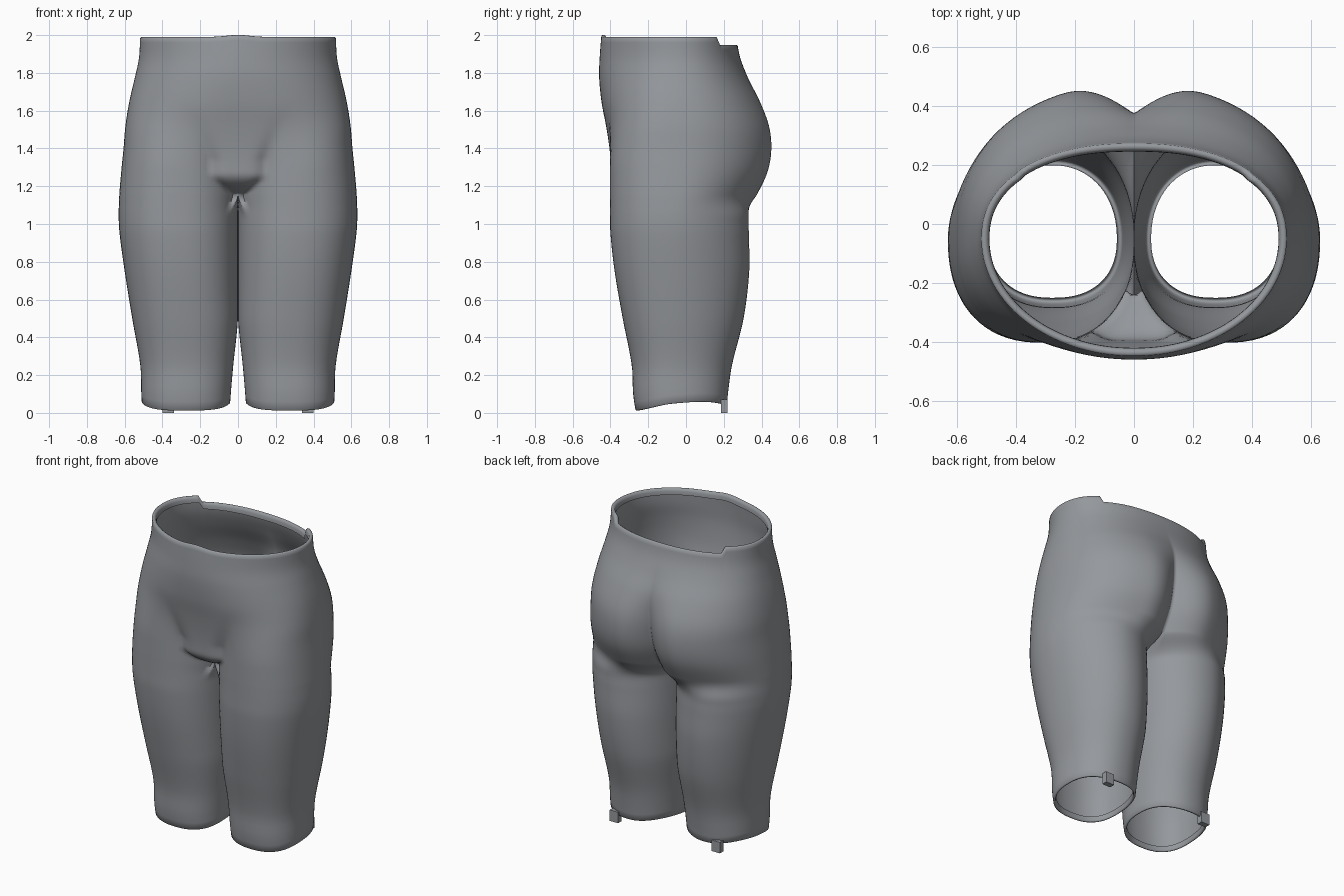
import bpy, bmesh, math

if "Cube" in bpy.data.objects:
    bpy.data.objects.remove(bpy.data.objects["Cube"])

# z, inner x, outer x, front y, back y, back roundness of one leg
LEG = [(0.0, .045, .505, -.265, .212, 2.2), (.10, .038, .512, -.28, .222, 2.15),
       (.25, .025, .517, -.287, .243, 2.1), (.50, .0, .56, -.335, .305, 2.0),
       (.75, .0, .60, -.378, .335, 1.9), (.95, .0, .627, -.40, .333, 1.85),
       (1.05, .0, .632, -.402, .333, 1.82), (1.16, .0, .628, -.403, .37, 1.82)]
# z, half width, front y, back y, front squareness, back squareness, cleft depth
HIP = [(1.02, .632, -.40, .33, 3.1, 2.1, .13), (1.09, .631, -.40, .357, 3.1, 2.1, .14),
       (1.16, .628, -.402, .402, 3.1, 2.1, .14),
       (1.28, .618, -.405, .458, 2.9, 2.15, .13), (1.40, .606, -.413, .476, 2.7, 2.2, .115),
       (1.52, .596, -.427, .460, 2.5, 2.25, .085), (1.65, .575, -.448, .405, 2.3, 2.25, .035),
       (1.78, .545, -.46, .330, 2.1, 2.25, .006), (1.88, .524, -.457, .287, 2.0, 2.25, .0),
       (2.00, .518, -.448, .264, 2.0, 2.25, .0)]
CROTCH, FOLD = 1.16, 1.03
ARC, INNER, LEG_ROWS, HIP_ROWS = 64, 12, 40, 44
CY = -.05


def table(rows, z):
    """Smooth interpolation of a table of sections."""
    z = min(max(z, rows[0][0]), rows[-1][0])
    i = 0
    while i < len(rows) - 2 and z > rows[i + 1][0]:
        i += 1
    a, b = rows[i], rows[i + 1]
    p, q = rows[max(i - 1, 0)], rows[min(i + 2, len(rows) - 1)]
    h = b[0] - a[0]
    t = (z - a[0]) / h
    out = []
    for k in range(1, len(a)):
        m0 = (b[k] - p[k]) / (b[0] - p[0]) * h
        m1 = (q[k] - a[k]) / (q[0] - a[0]) * h
        out.append((2*t**3 - 3*t*t + 1)*a[k] + (t**3 - 2*t*t + t)*m0
                   + (3*t*t - 2*t**3)*b[k] + (t**3 - t*t)*m1)
    return out


def power(v, n):
    return math.copysign(abs(v) ** (2 / n), v)


def arch(c, n):
    return max(0, 1 - abs(c) ** n) ** (1 / n)


def step(t):
    t = min(max(t, 0), 1)
    return t * t * (3 - 2 * t)


def leg_point(phi, z):
    xin, xout, yf, yb, nb = table(LEG, z)
    xin = max(xin, 0)
    c = power(math.cos(phi), 2.3)
    x = (xin + xout) / 2 + (xout - xin) / 2 * c
    if math.sin(phi) < 0:
        return x, CY - (CY - yf) * arch(c, 2.3)
    return x, CY + (yb - CY) * arch(c, nb if c > 0 else 2.1)


def hip_point(u, z):
    rx, yf, yb, nf, nb, db = table(HIP, z)
    phi = math.radians(-150 + 300 * u)
    e = power(math.cos(math.radians(150)), 2.3)
    X = (power(math.cos(phi), 2.3) - e) / (1 - e) if 0 < u < 1 else 0
    x = rx * X
    if u <= .5:
        torso = CY - (CY - yf) * arch(X, nf)
        # thigh rounding up into the groin, with the mound between
        thigh = CY - (CY - table(LEG, z)[2]) * arch(2 * X - 1, 2.3)
        w = .02 + .125 * min(max((z - 1.15) / .10, 0), 1) ** .8 + .5 * max(z - 1.34, 0)
        mound = yf + .01 + .15 * min(max((1.28 - z) / .12, 0), 1) ** 2.4 + .04 * (x / w) ** 4
        h = min(max(.5 + (mound - thigh) / .03, 0), 1)
        groin = mound + (thigh - mound) * h - .015 * h * (1 - h)
        return x, groin + (torso - groin) * step((z - 1.28) / .40)
    y = CY + (yb - CY) * arch(X, nb)
    return x, y - db * max(0, 1 - x / .24) ** 2


def outer_point(u, z):
    s = step((z - FOLD) / (CROTCH - FOLD))
    if s >= 1:
        return hip_point(u, z)
    lx, ly = leg_point(math.radians(-150 + 300 * u), z)
    hx, hy = hip_point(u, z)
    return lx + (hx - lx) * s, ly + (hy - ly) * s


def hem_z(phi):
    return .055 - .047 * max(0, -math.sin(phi)) ** 2 + .008 * math.sin(3 * phi)


def waist_z(u):
    x, y = hip_point(u, 1.97)
    return 1.943 if y > .17 else 1.985 + .011 * math.exp(-(x / .09) ** 2)


bm = bmesh.new()


def bridge(r0, r1, closed=False):
    n = len(r0)
    for i in range(n if closed else n - 1):
        j = (i + 1) % n
        bm.faces.new((r0[i], r0[j], r1[j], r1[i]))


# Leg rows: outer arc, then the inner wall that ends on the crotch seam
leg_rows = []
for r in range(LEG_ROWS + 1):
    t = 1 - (1 - r / LEG_ROWS) ** 1.5
    ring = []
    for i in range(ARC + INNER - 1):
        if i <= ARC:
            u = i / ARC
            phi = math.radians(-150 + 300 * u)
            z = hem_z(phi) + (CROTCH - hem_z(phi)) * t
            x, y = outer_point(u, z)
        else:
            k = (i - ARC) / (INNER - 1)
            phi = math.radians(150 + 60 * k)
            z = hem_z(phi) + (CROTCH - hem_z(phi)) * t
            x, y = leg_point(phi, z)
            s = step((z - FOLD) / (CROTCH - FOLD))
            y0, y1 = hip_point(1, z)[1], hip_point(0, z)[1]
            x, y = x * (1 - s), y + (y0 + (y1 - y0) * k - y) * s
        ring.append(bm.verts.new((x, y, z)))
    if leg_rows:
        bridge(leg_rows[-1], ring, True)
    leg_rows.append(ring)

# Hip rows continue the outer arc up to the waist
prev = leg_rows[-1][:ARC + 1]
for r in range(1, HIP_ROWS + 1):
    row = []
    t = (r / HIP_ROWS) ** 1.25
    for i in range(ARC + 1):
        u = i / ARC
        z = CROTCH + (waist_z(u) - CROTCH) * t
        row.append(bm.verts.new((*outer_point(u, z), z)))
    bridge(prev, row)
    prev = row


def turn_in(edge, cx, cy, steps, closed):
    """Roll an open edge inward."""
    last = edge
    for d, dz in steps:
        row = []
        for v in edge:
            dx, dy = v.co.x - cx, v.co.y - cy
            f = 1 - d / math.hypot(dx, dy)
            row.append(bm.verts.new((cx + dx * f, cy + dy * f, v.co.z + dz)))
        bridge(last, row, closed)
        last = row


# Rolled waist rim and turned-in leg hems
turn_in(prev, 0, -.09, ((.006, .004), (.014, .005), (.022, .0), (.027, -.012), (.028, -.035)), False)
turn_in(leg_rows[0], .275, -.035, ((.005, -.004), (.011, -.004), (.015, .004), (.017, .03)), True)

bmesh.ops.recalc_face_normals(bm, faces=bm.faces)
mat = bpy.data.materials.new("soft grey")
mat.diffuse_color = (.30, .315, .335, 1)
mat.use_nodes = True
mat.node_tree.nodes["Principled BSDF"].inputs["Base Color"].default_value = mat.diffuse_color


def finish(name, bm, angle):
    me = bpy.data.meshes.new(name)
    bm.to_mesh(me)
    bm.free()
    me.materials.append(mat)
    ob = bpy.data.objects.new(name, me)
    bpy.context.collection.objects.link(ob)
    mod = ob.modifiers.new("mirror", 'MIRROR')
    mod.merge_threshold = .0005
    bpy.context.view_layer.objects.active = ob
    ob.select_set(True)
    bpy.ops.object.shade_smooth_by_angle(angle=math.radians(angle))
    ob.select_set(False)


finish("shorts_shell", bm, 70)

# Small tabs under the back of each hem
tab = bmesh.new()
bmesh.ops.create_cube(tab, size=1)
for v in tab.verts:
    v.co = (.37 + v.co.x * .06, .202 + v.co.y * .036, .036 + v.co.z * .072)
finish("hem_tab", tab, 30)
